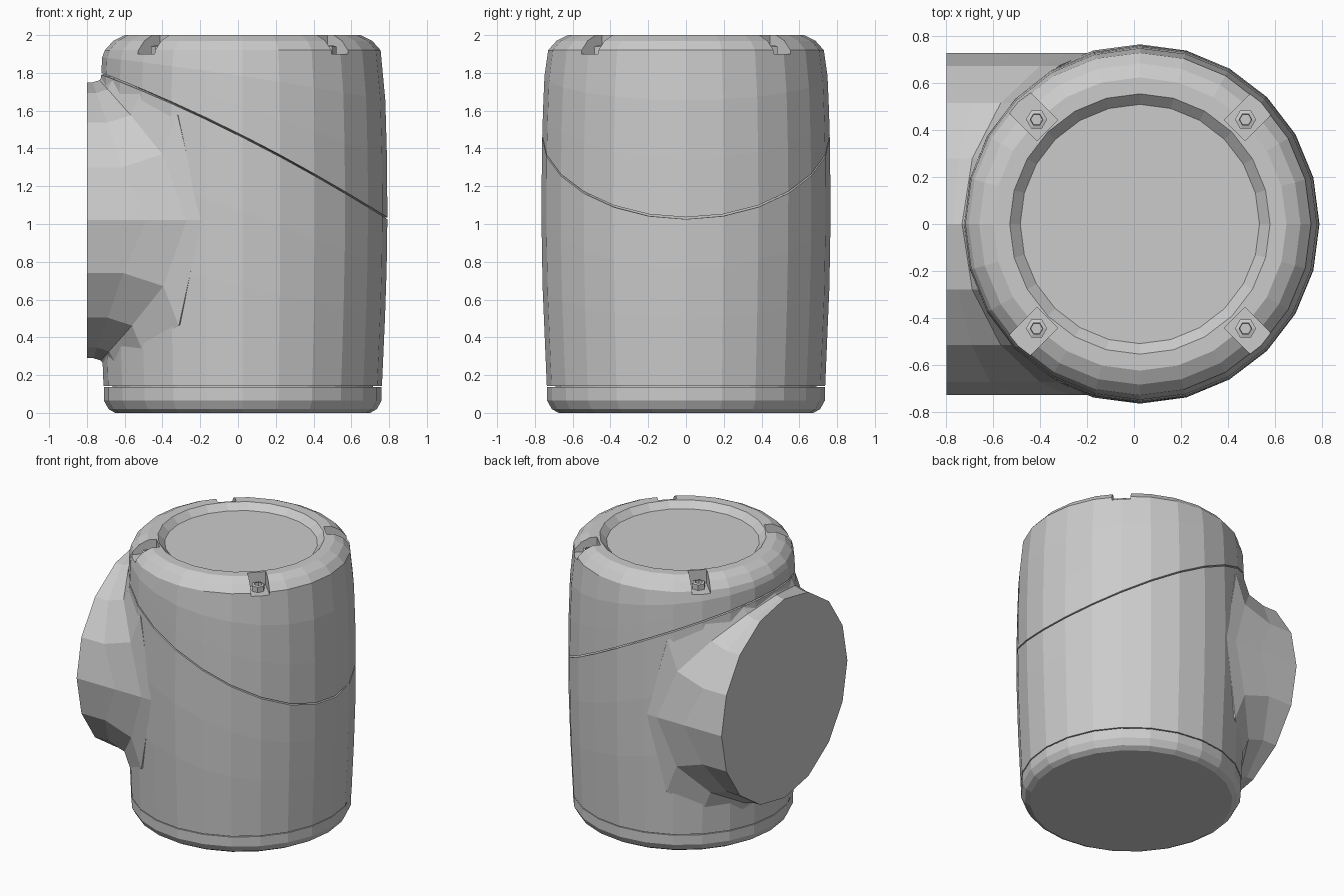
import bpy, bmesh, math
from mathutils import Matrix, Vector

if "Cube" in bpy.data.objects:
    bpy.data.objects.remove(bpy.data.objects["Cube"])

CX, SEG = 0.025, 24      # housing axis and facet count
MID = 1.02               # side port axis height
PORT_R = 0.73


def housing_r(z):
    return 0.737 + 0.029 * max(0, 1 - ((z - 1.1) / 0.9) ** 2)


def seam(x):
    return 1.475 - 0.5 * x - 0.08 * x * x


def finish(name, bm):
    bmesh.ops.recalc_face_normals(bm, faces=bm.faces[:])
    me = bpy.data.meshes.new(name)
    bm.to_mesh(me)
    bm.free()
    ob = bpy.data.objects.new(name, me)
    bpy.context.collection.objects.link(ob)
    return ob


def loft(name, rings):
    """Skin a list of point rings and close both ends with fans."""
    bm = bmesh.new()
    vs = [[bm.verts.new(p) for p in ring] for ring in rings]
    n = len(vs[0])
    for a, b in zip(vs, vs[1:]):
        for i in range(n):
            j = (i + 1) % n
            bm.faces.new((a[i], a[j], b[j], b[i]))
    for end in (vs[0], vs[-1]):
        c = bm.verts.new(sum((v.co for v in end), Vector()) / n)
        for i in range(n):
            bm.faces.new((end[i], end[(i + 1) % n], c))
    return finish(name, bm)


def ring(r, z):
    return [Vector((CX + r * math.cos(2 * math.pi * i / SEG),
                    r * math.sin(2 * math.pi * i / SEG), z)) for i in range(SEG)]


def seam_ring(lift, inset=0.0, blend=1.0, z_end=0.0):
    """Ring on the slanted seam, optionally blended toward a level height."""
    pts = []
    for p in ring(1, 0):
        d = Vector((p.x - CX, p.y, 0))
        z = 1.4
        for _ in range(4):
            r = housing_r(z) - inset
            z = (seam(CX + d.x * housing_r(z)) + lift) * blend + z_end * (1 - blend)
        r = housing_r(z) - inset
        pts.append(Vector((CX + d.x * r, d.y * r, z)))
    return pts


# Base plate with chamfered foot
loft("base_plate", [ring(0.675, 0), ring(0.71, 0.02), ring(0.735, 0.065),
                    ring(0.735, 0.136), ring(0.70, 0.136)])

# Lower housing, cut off at the slanted seam
loft("lower_housing", [ring(0.69, 0.13), ring(0.69, 0.142), ring(0.737, 0.142),
                       seam_ring(0, 0, 0.4, 0.142), seam_ring(0, 0, 0.7, 0.142),
                       seam_ring(-0.004), seam_ring(-0.004, 0.03)])

# Upper cap with rounded rim and dished top
cap = loft("upper_cap", [seam_ring(0.006, 0.03), seam_ring(0.006),
                         seam_ring(0, 0, 0.65, 1.92), seam_ring(0, 0, 0.3, 1.92),
                         ring(0.73, 1.92), ring(0.685, 1.97), ring(0.625, 2.0),
                         ring(0.555, 2.0), ring(0.51, 1.955)])

# Screw pockets around the cap rim
bm = bmesh.new()
for k in range(4):
    rot = Matrix.Rotation(math.pi / 4 + k * math.pi / 2, 4, 'Z')
    m = (Matrix.Translation((CX + 0.005, 0, 0)) @ rot
         @ Matrix.Translation((0.68, 0, 2.0)) @ Matrix.Diagonal((0.23, 0.125, 0.2, 1)))
    bmesh.ops.create_cube(bm, size=1, matrix=m)
cutter = finish("pocket_cutter", bm)
cutter.hide_render = True
mod = cap.modifiers.new("pockets", 'BOOLEAN')
mod.object = cutter
mod.operation = 'DIFFERENCE'
mod.solver = 'EXACT'
bpy.context.view_layer.objects.active = cap
bpy.ops.object.modifier_apply(modifier=mod.name)
bpy.data.objects.remove(cutter)

# Screw heads with a sunk socket
for k in range(4):
    a = math.pi / 4 + k * math.pi / 2
    c = Vector((CX + 0.005 + 0.63 * math.cos(a), 0.63 * math.sin(a), 0))
    loft("screw_%d" % (k + 1), [
        [c + Vector((r * math.cos(t * math.pi / 3), r * math.sin(t * math.pi / 3), z))
         for t in range(6)]
        for r, z in ((0.045, 1.88), (0.045, 1.94), (0.027, 1.945), (0.025, 1.915))])

# Side port: round flange blended into the housing by a fillet
N = 16
outer, start, middle, end = [], [], [], []
for i in range(N):
    t = 2 * math.pi * i / N
    y, h = PORT_R * math.cos(t), PORT_R * math.sin(t)
    if abs(h) < 1e-6:
        h = 0.0
    sgn = (h > 0) - (h < 0)
    z = MID + h
    x0 = CX - math.sqrt(max(housing_r(z) ** 2 - y * y, 0))
    d = min(0.28, 0.6 * (0.8 + x0))
    A, C = Vector((x0 - d, y, z)), Vector((x0, y, z))
    B = Vector((x0 + 0.015, y, z + sgn * d))
    outer.append(Vector((-0.8, y, z)))
    start.append(A)
    middle.append(A * 0.25 + C * 0.5 + B * 0.25)
    end.append(B)
inner = [Vector((0, p.y * 0.6, MID + (p.z - MID) * 0.4)) for p in end]
loft("side_port", [outer, start, middle, end, inner])
